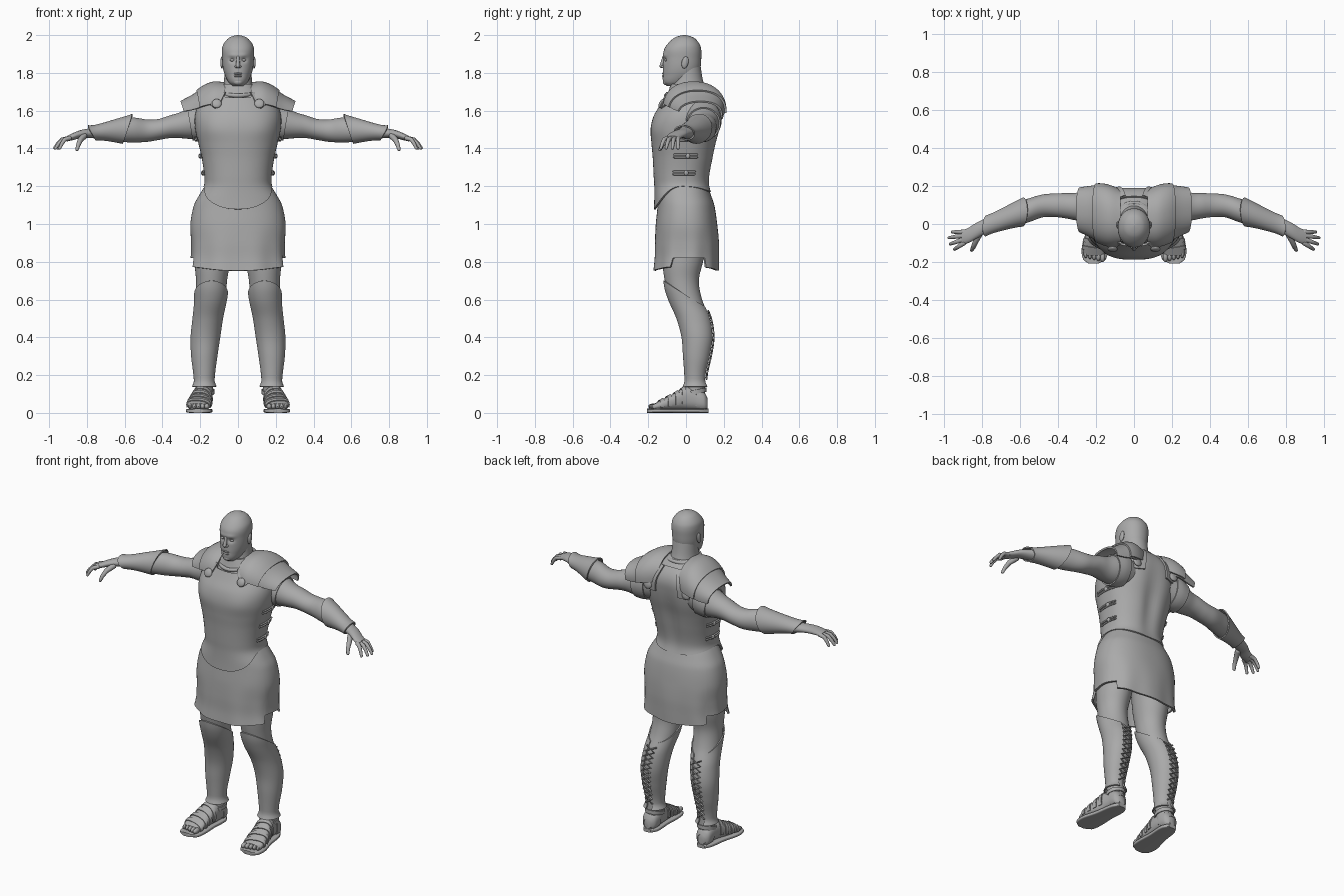
import bpy, bmesh
from math import sin, cos, pi, radians, exp
from mathutils import Vector, Matrix

default_cube = bpy.data.objects.get("Cube")
if default_cube:
    bpy.data.objects.remove(default_cube, do_unlink=True)

GREY = (0.4, 0.4, 0.4, 1)
stone = bpy.data.materials.new("stone grey")
stone.use_nodes = True
stone.diffuse_color = GREY
stone.node_tree.nodes["Principled BSDF"].inputs["Base Color"].default_value = GREY


def finish(name, bm, mirror=False):
    """Turn a bmesh into a smooth shaded object, mirrored across x if asked."""
    bmesh.ops.recalc_face_normals(bm, faces=bm.faces)
    mesh = bpy.data.meshes.new(name)
    bm.to_mesh(mesh)
    bm.free()
    mesh.materials.append(stone)
    mesh.shade_smooth()
    mesh.set_sharp_from_angle(angle=radians(45))
    obj = bpy.data.objects.new(name, mesh)
    bpy.context.collection.objects.link(obj)
    if mirror:
        mod = obj.modifiers.new("mirror", 'MIRROR')
        mod.use_mirror_merge = False


def sample(rows, t):
    """Smoothly interpolate the cross-section limits at position t."""
    t = min(max(t, rows[0][0]), rows[-1][0])
    last = len(rows) - 1
    i = next((k for k in range(last) if t <= rows[k + 1][0]), last - 1)

    def slope(k, c):
        p, q = rows[max(k - 1, 0)], rows[min(k + 1, last)]
        return (q[c] - p[c]) / (q[0] - p[0])

    step = rows[i + 1][0] - rows[i][0]
    u = (t - rows[i][0]) / step
    ease = u * u * (3 - 2 * u)
    out = []
    for c in range(1, 5):
        base = rows[i][c] * (1 - ease) + rows[i + 1][c] * ease
        bend = slope(i, c) * u * (1 - u) ** 2 - slope(i + 1, c) * u * u * (1 - u)
        out.append(base + bend * step)
    return out


def surf(form, t, ang, grow=0.0):
    """Point on a lofted form; angle in radians around its axis."""
    axis, power, rows = form
    a0, a1, b0, b1 = sample(rows, t)

    def curve(v):
        return (1 if v >= 0 else -1) * abs(v) ** (2 / power)

    a = (a0 + a1) / 2 + ((a1 - a0) / 2 + grow) * curve(cos(ang))
    b = (b0 + b1) / 2 + ((b1 - b0) / 2 + grow) * curve(sin(ang))
    return Vector({'x': (t, a, b), 'y': (a, t, b), 'z': (a, b, t)}[axis])


def value(v, *args):
    return v(*args) if callable(v) else v


def wrap(name, form, low, high, grow=0.0, span=None, thick=0.0, steps=18, sides=40, mirror=False):
    """Skin a form between two edges: a capped solid, or a shell if thick is set."""
    bm = bmesh.new()
    start, end = span or (0, 360)
    count = sides if span is None else sides + 1
    grid = []
    for j in range(steps + 1):
        ring = []
        for i in range(count):
            ang = radians(start + (end - start) * i / sides)
            lo, hi = value(low, ang), value(high, ang)
            t = lo + (hi - lo) * j / steps
            ring.append(bm.verts.new(surf(form, t, ang, value(grow, t, ang))))
        grid.append(ring)
    for r, s in zip(grid, grid[1:]):
        for i in range(sides):
            k = (i + 1) % count
            bm.faces.new((r[i], r[k], s[k], s[i]))
    if thick:
        bmesh.ops.recalc_face_normals(bm, faces=bm.faces)
        bmesh.ops.solidify(bm, geom=bm.faces[:], thickness=thick)
    else:
        bm.faces.new(grid[0])
        bm.faces.new(grid[-1])
    finish(name, bm, mirror)


def tube(name, points, r0, r1=None, mirror=True, sides=10):
    """Tapered rope through points with rounded ends."""
    pts = [Vector(p) for p in points]
    r1 = r0 if r1 is None else r1
    bm = bmesh.new()
    rings = []
    for i, p in enumerate(pts):
        d = (pts[min(i + 1, len(pts) - 1)] - pts[max(i - 1, 0)]).normalized()
        side = d.cross(Vector((0.3, 0.2, 1))).normalized()
        up = d.cross(side)
        r = r0 + (r1 - r0) * i / (len(pts) - 1)
        rings.append([bm.verts.new(p + r * (side * cos(a) + up * sin(a)))
                      for a in (2 * pi * k / sides for k in range(sides))])
    for r, s in zip(rings, rings[1:]):
        for k in range(sides):
            n = (k + 1) % sides
            bm.faces.new((r[k], r[n], s[n], s[k]))
    for p, r in ((pts[0], r0), (pts[-1], r1)):
        bmesh.ops.create_uvsphere(bm, u_segments=sides, v_segments=6, radius=r, matrix=Matrix.Translation(p))
    finish(name, bm, mirror)


def blob(name, loc, size, tilt=0.0, mirror=True):
    bm = bmesh.new()
    place = Matrix.Translation(loc) @ Matrix.Rotation(radians(tilt), 4, 'X') @ Matrix.Diagonal((*size, 1))
    bmesh.ops.create_uvsphere(bm, u_segments=16, v_segments=10, radius=1, matrix=place)
    finish(name, bm, mirror)


def even(rows):
    return [(z, -w, w, front, back) for z, w, front, back in rows]


def bump(v, centre, width):
    return exp(-((v - centre) / width) ** 2)


# Body forms: position along the axis, then the limits of the cross-section
head = ('z', 2.1, even([(1.73, .03, -.1, -.02), (1.75, .05, -.12, .02), (1.79, .07, -.123, .065),
                        (1.83, .08, -.122, .077), (1.88, .084, -.12, .081), (1.92, .085, -.117, .081),
                        (1.95, .078, -.1, .073), (1.98, .055, -.07, .05), (1.993, .033, -.045, .026),
                        (2, .006, -.015, 0)]))
neck = ('z', 2, even([(1.64, .1, -.1, .13), (1.7, .085, -.09, .11), (1.76, .074, -.073, .09), (1.85, .07, -.06, .075)]))
torso = ('z', 2.3, even([(1.05, .25, -.163, .16), (1.13, .22, -.16, .14), (1.2, .174, -.16, .12),
                         (1.25, .17, -.163, .12), (1.35, .184, -.168, .14), (1.42, .2, -.174, .155),
                         (1.5, .218, -.177, .175), (1.57, .22, -.163, .185), (1.63, .2, -.13, .185),
                         (1.68, .15, -.105, .165), (1.74, .09, -.085, .11)]))
hips = ('z', 2.3, even([(.75, .265, -.175, .172), (.82, .25, -.168, .173), (.9, .248, -.166, .173),
                        (1, .252, -.16, .165), (1.1, .233, -.15, .15), (1.15, .207, -.148, .133),
                        (1.22, .163, -.14, .108)]))
leg = ('z', 2, [(.04, .14, .225, 0, .105), (.12, .132, .225, 0, .1), (.2, .128, .23, -.003, .1),
                (.3, .115, .242, -.01, .123), (.4, .1, .245, -.018, .138), (.5, .085, .235, -.045, .125),
                (.6, .065, .225, -.088, .085), (.7, .058, .222, -.112, .068), (.8, .04, .23, -.125, .09),
                (.95, .015, .225, -.12, .12)])
arm = ('x', 2, [(.13, .01, .17, 1.46, 1.66), (.2, .005, .18, 1.45, 1.645), (.25, .01, .175, 1.45, 1.62),
                (.31, .02, .163, 1.455, 1.59), (.36, .03, .162, 1.455, 1.575), (.42, .037, .16, 1.445, 1.556),
                (.48, .035, .155, 1.435, 1.553), (.55, .01, .135, 1.432, 1.563), (.62, -.01, .112, 1.435, 1.555),
                (.7, -.03, .072, 1.447, 1.533), (.78, -.052, .03, 1.455, 1.508), (.83, -.078, .005, 1.455, 1.498),
                (.87, -.1, -.02, 1.445, 1.483), (.905, -.108, -.035, 1.437, 1.466)])
foot = ('y', 2.4, [(-.165, .155, .265, .015, .05), (-.12, .145, .268, .015, .075), (-.06, .143, .256, .015, .105),
                   (0, .138, .238, .015, .138), (.05, .138, .23, .015, .13), (.1, .147, .223, .015, .1),
                   (.115, .165, .205, .02, .07)])
sole = ('y', 5, [(-.207, .185, .24, 0, .022), (-.19, .15, .265, 0, .022), (-.13, .137, .275, 0, .022),
                 (-.03, .14, .25, 0, .022), (.08, .137, .232, 0, .022), (.118, .16, .21, 0, .022)])
shoulder = ('x', 2.2, [(.07, -.1, .165, 1.52, 1.735), (.13, -.105, .19, 1.49, 1.738), (.18, -.09, .198, 1.49, 1.72),
                       (.24, -.06, .193, 1.5, 1.68), (.305, -.03, .183, 1.52, 1.645)])


# Head with eye sockets, brow and mouth crease
def face(t, a):
    d = -.004 * bump(a, pi * 1.5, .25) * bump(t, 1.79, .006)
    for side in (-1, 1):
        d -= .009 * bump(a, pi * 1.5 + side * .36, .2) * bump(t, 1.868, .013)
        d += .004 * bump(a, pi * 1.5 + side * .3, .3) * bump(t, 1.893, .012)
    return d


wrap("head", head, 1.73, 2, face, steps=80, sides=80)
wrap("neck", neck, 1.64, 1.85)
tube("nose", [(0, -.117, 1.885), (0, -.123, 1.86), (0, -.13, 1.837)], .008, .011, mirror=False)
blob("nostrils", (.01, -.122, 1.833), (.008, .01, .007))
blob("eyes", (.03, -.103, 1.868), (.013, .01, .008))
for z in (1.796, 1.783):
    blob("lip", (0, -.118, z), (.023, .009, .006), mirror=False)
blob("chin", (0, -.106, 1.752), (.026, .017, .017), mirror=False)
blob("ears", (.085, -.005, 1.855), (.009, .018, .032), -12)


# Breastplate with chest and spine modelling, and a pointed front hem
def muscle(t, a):
    d = .008 - .016 * bump(a, pi / 2, .2) * bump(t, 1.4, .2)
    for side in (-1, 1):
        d += .006 * bump(a, pi * 1.5 + side * .5, .4) * bump(t, 1.51, .06)
    return d


def plate_hem(a):
    return 1.2 - (.122 if sin(a) < 0 else .03) * sin(a) ** 2


wrap("breastplate", torso, plate_hem, lambda a: 1.69 + .02 * sin(a), muscle, thick=.01, steps=48, sides=80)
wrap("undershirt", torso, 1.5, 1.74, -.004)
ring = [surf(neck, 1.705 + .025 * sin(a), a, .012) for a in (pi * k / 24 for k in range(49))]
tube("collar", ring, .011, mirror=False)
for z in (1.27, 1.36, 1.45):
    for dz in (-.007, .007):
        tube("side_buckle", [surf(torso, z + dz, radians(a), .014) for a in range(-14, 23, 6)], .005)
    blob("buckle_stud", surf(torso, z, .1, .016), (.008, .012, .014))

# Shoulder guards, their front and back straps, and round fasteners
wrap("shoulder_guards", shoulder, .1, lambda a: .285 + .02 * sin(a), .006, (-8, 172), .01, mirror=True)
wrap("upper_guards", shoulder, .07, lambda a: .2 + .02 * sin(a), .016, (-5, 172), .01, mirror=True)
wrap("front_straps", torso, lambda a: 1.615 + .035 * abs(sin(3 * a)), 1.7, .018, (-66, -20), .012, mirror=True)
wrap("back_straps", torso, lambda a: 1.55 + .03 * abs(cos(a) - .5), 1.71, .017, (42, 74), .012, mirror=True)
blob("front_fasteners", surf(torso, 1.638, radians(-62), .024), (.026, .011, .026), -25)
blob("back_fasteners", surf(torso, 1.585, radians(60), .024), (.028, .011, .028), 8)


# Skirt with side slits and a flared hem
def skirt_hem(a):
    return .82 if -.42 < sin(a) < .55 else .775 - .022 * abs(sin(a)) ** 3


def folds(t, a):
    return .004 * sin(9 * a) * max(0, (1 - t) / .25)


wrap("skirt", hips, skirt_hem, 1.22, folds, thick=.012, steps=32, sides=100)

# Arms, sleeves, forearm guards and hands
wrap("arms", arm, .13, .905, steps=60, sides=32, mirror=True)
wrap("sleeves", arm, .17, lambda a: .255 + .015 * sin(a), .008, thick=.008, mirror=True)
wrap("forearm_guards", arm, lambda a: .585 - .025 * sin(a), lambda a: .775 + .02 * sin(a),
     lambda t, a: .007 + .01 * abs((t - .68) / .11) ** 3, thick=.007, mirror=True)
for y, reach, spread in ((-.042, .06, 0), (-.06, .078, -.012), (-.08, .072, -.025), (-.1, .05, -.033)):
    base = Vector((.893, y, 1.454))
    tube("finger", [base, base + Vector((reach * .5, spread * .5, -.007)),
                    base + Vector((reach * .8, spread * .8, -.03)),
                    base + Vector((reach, spread, -.052))], .013, .008)
tube("thumb", [(.815, -.06, 1.465), (.835, -.1, 1.445), (.845, -.125, 1.42), (.852, -.137, 1.395)], .017, .009)

# Legs and laced shin guards
wrap("legs", leg, .04, .95, steps=50, mirror=True)
wrap("shin_guards", leg, .14, lambda a: .63 - .07 * sin(a),
     lambda t, a: .006 + .012 * bump(t, .14, .015) + .004 * bump(t, .66, .05), (108, 432), .007, steps=36, mirror=True)
for sign in (-1, 1):
    lace = [surf(leg, .18 + .03 * k, radians(90 + sign * (-1) ** k * 20), .014) for k in range(13)]
    tube("calf_lace", lace, .005, sides=6)

# Sandals: foot, toes, sole and straps
wrap("feet", foot, -.165, .115, mirror=True)
for k in range(5):
    blob("toe", (.165 + .022 * k, -.172 + .005 * k, .034), (.014 - .001 * k, .028, .016))
wrap("sandal_soles", sole, -.207, .118, mirror=True)
for y in (-.145, -.105, -.065, -.03):
    wrap("sandal_strap", foot, lambda a: y + .012 * cos(a), lambda a: y + .02 + .012 * cos(a),
         .006, (-20, 200), .007, steps=4, mirror=True)
wrap("heel_guards", foot, .055, .113, .005, (-40, 220), .006, steps=8, mirror=True)
wrap("ankle_straps", leg, lambda a: .1 + .012 * sin(a), lambda a: .122 + .012 * sin(a), .008, thick=.006, steps=4, mirror=True)
